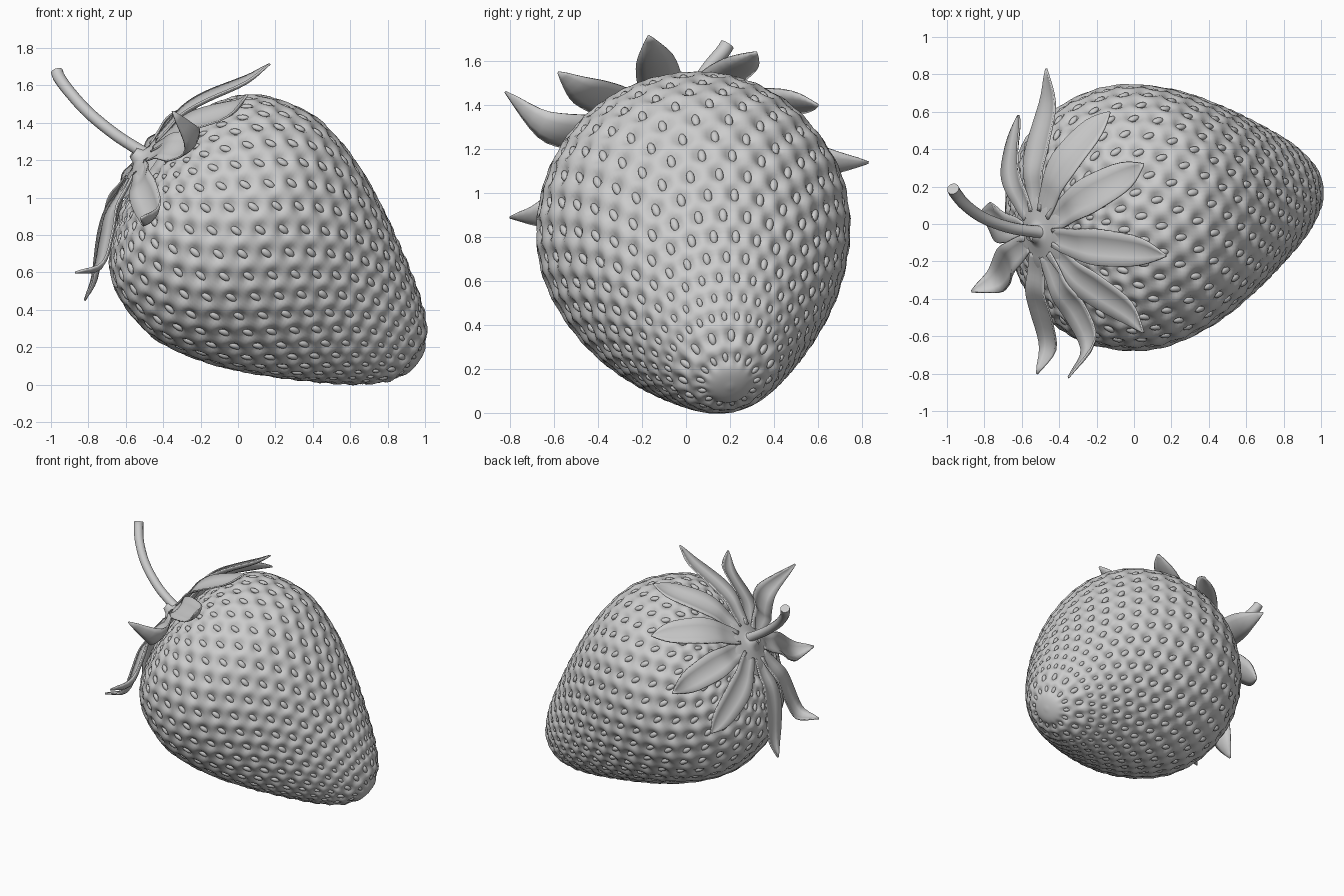
import bpy, bmesh, math
from mathutils import Vector
from mathutils.kdtree import KDTree

if "Cube" in bpy.data.objects:
    bpy.data.objects.remove(bpy.data.objects["Cube"])

# Berry frame: crown point, tip point, and two cross directions (U slightly wider)
CROWN, TIP = Vector((-0.473, -0.046, 1.177)), Vector((0.951, 0.2, 0.124))
D = (TIP - CROWN).normalized()
U = (Vector((0, 0, 1)) - D * D.z).normalized()
V = D.cross(U)


def loc(a, r, ang):
    return CROWN + D * a + (U * math.cos(ang) * 1.035 + V * math.sin(ang) * 1.01) * r


def spline(pts, n):
    """Catmull-Rom through pts (tuples), n samples per span."""
    P = [Vector(p) for p in pts]
    P = [2 * P[0] - P[1]] + P + [2 * P[-1] - P[-2]]
    out = []
    for i in range(1, len(P) - 2):
        p0, p1, p2, p3 = P[i - 1:i + 3]
        for k in range(n):
            t = k / n
            out.append(0.5 * (2 * p1 + (p2 - p0) * t + (2 * p0 - 5 * p1 + 4 * p2 - p3) * t * t
                              + (3 * p1 - p0 - 3 * p2 + p3) * t ** 3))
    return out + [P[-2]]


def new_obj(name, verts, faces):
    me = bpy.data.meshes.new(name)
    me.from_pydata(verts, [], faces)
    bm = bmesh.new()
    bm.from_mesh(me)
    bmesh.ops.recalc_face_normals(bm, faces=bm.faces)
    bm.to_mesh(me)
    bm.free()
    me.shade_smooth()
    ob = bpy.data.objects.new(name, me)
    bpy.context.collection.objects.link(ob)
    return ob


def strips(rows, cols, closed, base=0):
    """Quads for a rows x cols vertex grid."""
    return [(base + i * cols + k, base + i * cols + (k + 1) % cols,
             base + (i + 1) * cols + (k + 1) % cols, base + (i + 1) * cols + k)
            for i in range(rows - 1) for k in range(cols if closed else cols - 1)]


# Berry profile (distance along axis, radius), resampled evenly by length
END = 1.802
raw = spline([(-.005, 0), (0.003, .14), (.025, .29), (.105, .49), (.24, .623), (.44, .695), (.63, .71),
              (.9, .648), (1.18, .53), (1.41, .405), (1.6, .287), (1.72, .19), (1.785, .085), (END, 0)], 12)
acc = [0]
for p, q in zip(raw, raw[1:]):
    acc.append(acc[-1] + (q - p).length)
TOTAL = acc[-1]


def prof(s):
    s = min(max(s, 0), TOTAL)
    for i in range(len(raw) - 1):
        if acc[i + 1] >= s:
            return raw[i].lerp(raw[i + 1], (s - acc[i]) / (acc[i + 1] - acc[i]))
    return raw[-1]


def prof_frame(s):
    return prof(s), (prof(s + .015) - prof(s - .015)).normalized()


# Seed positions: staggered rings
seeds = []
s, row = 0.24, 0
while s < TOTAL - 0.09:
    p, t = prof_frame(s)
    n = 28 if p.y > 0.25 else 14
    size = min(1.0, max(0.65, (2 * math.pi * p.y / n) / 0.11))
    for k in range(n):
        ang = 2 * math.pi * (k + 0.5 * (row % 2)) / n
        rad = U * math.cos(ang) + V * math.sin(ang)
        seeds.append((loc(p.x, p.y, ang), D * t.x + rad * t.y, rad * t.x - D * t.y, size))
    s += 0.106 * (0.6 + 0.4 * size)
    row += 1
kd = KDTree(len(seeds))
for i, sd in enumerate(seeds):
    kd.insert(sd[0], i)
kd.balance()

# Berry body with a dimple around every seed
ROWS, SEG = 140, 216
verts = []
for i in range(1, ROWS):
    p, t = prof_frame(TOTAL * i / ROWS)
    for k in range(SEG):
        ang = 2 * math.pi * k / SEG
        co = loc(p.x, p.y, ang)
        nrm = (U * math.cos(ang) + V * math.sin(ang)) * t.x - D * t.y
        dip = 0
        for _, idx, dist in kd.find_n(co, 2):
            sz = seeds[idx][3]
            dip += 0.037 * sz * math.exp(-(dist / (0.04 * sz)) ** 2)
        verts.append(co - nrm * dip)
faces = strips(ROWS - 1, SEG, True)
for first, end in ((0, -.005), ((ROWS - 2) * SEG, END)):
    faces += [(first + k, first + (k + 1) % SEG, len(verts)) for k in range(SEG)]
    verts.append(loc(end, 0, 0))
new_obj("berry_body", verts, faces)

# Seeds: small flattened ellipsoids
verts, faces = [], []
for co, tan, nrm, sz in seeds:
    side, base = nrm.cross(tan), len(verts)
    for i in range(7):
        th = math.pi * (0.02 + 0.96 * i / 6)
        for k in range(10):
            ph = 2 * math.pi * k / 10
            verts.append(co + sz * (tan * .034 * math.cos(th) + side * .019 * math.sin(th) * math.cos(ph)
                                    + nrm * (.015 * math.sin(th) * math.sin(ph) - .024)))
    faces += strips(7, 10, True, base)
new_obj("seeds", verts, faces)

# Calyx leaves, each running from the crown to its tip
tips = [(-.47, .83, 1.14), (-.62, .58, .78), (-.82, .06, .45), (-.87, -.36, .6), (-.52, -.8, .89),
        (-.35, -.82, 1.46), (.05, -.58, 1.55), (.17, -.17, 1.715), (.05, .32, 1.64), (-.13, .6, 1.4)]
widths = spline([(0, .05), (.14, .066), (.35, .08), (.55, .1), (.75, .085), (.92, .035), (1, .004)], 3)


def width_at(f):
    for p, q in zip(widths, widths[1:]):
        if q.x >= f:
            return p.y + (q.y - p.y) * (f - p.x) / (q.x - p.x)
    return .004


verts, faces = [], []
for i, tip in enumerate(tips):
    tip = Vector(tip)
    rel = tip - CROWN
    ang = math.atan2(rel.dot(V), rel.dot(U))
    side = V * math.cos(ang) - U * math.sin(ang)
    lift = 0.01 * (i % 2)
    path = spline([loc(-.045, .12, ang), loc(-.025 - lift, .22, ang), loc(-.015 - lift, .33, ang),
                   loc(.04 - lift, .46, ang), loc(.13 - lift, .59, ang).lerp(tip, .3), tip], 4)
    faces += strips(len(path), 5, False, len(verts))
    for k, co in enumerate(path):
        tan = (path[min(k + 1, len(path) - 1)] - path[max(k - 1, 0)]).normalized()
        up = tan.cross(side)
        if up.dot(D) > 0:
            up = -up
        w = width_at(k / (len(path) - 1))
        verts += [co + side * w * x + up * w * (.3 * x * x - .1) for x in (-1, -.5, 0, .5, 1)]
leaves = new_obj("calyx_leaves", verts, faces)
sol = leaves.modifiers.new("thickness", 'SOLIDIFY')
sol.thickness = 0.01
sol.offset = 0

# Calyx disc joining the leaves and rising into the stem
disc = [(-.11, .03), (-.075, .045), (-.055, .08), (-.05, .13), (-.035, .18), (-.012, .23)]
new_obj("calyx_disc", [loc(a, r, 2 * math.pi * k / 40) for a, r in disc for k in range(40)],
        strips(len(disc), 40, True))

# Stem: swept tube flaring into the crown
cu = bpy.data.curves.new("stem", 'CURVE')
cu.dimensions = '3D'
cu.bevel_depth = 0.033
cu.bevel_resolution = 4
cu.use_fill_caps = True
sp = cu.splines.new('POLY')
pts = spline([(-.43, -.045, 1.17, 2), (-.475, -.045, 1.215, 1.4), (-.53, -.04, 1.255, 1), (-.66, -.02, 1.34, .95),
              (-.8, .03, 1.455, .95), (-.9, .1, 1.565, .95), (-.955, .165, 1.64, 1), (-.968, .188, 1.675, 1)], 5)
sp.points.add(len(pts) - 1)
for pt, c in zip(sp.points, pts):
    pt.co = (c[0], c[1], c[2], 1)
    pt.radius = c[3]
sp.use_smooth = True
bpy.context.collection.objects.link(bpy.data.objects.new("stem", cu))
